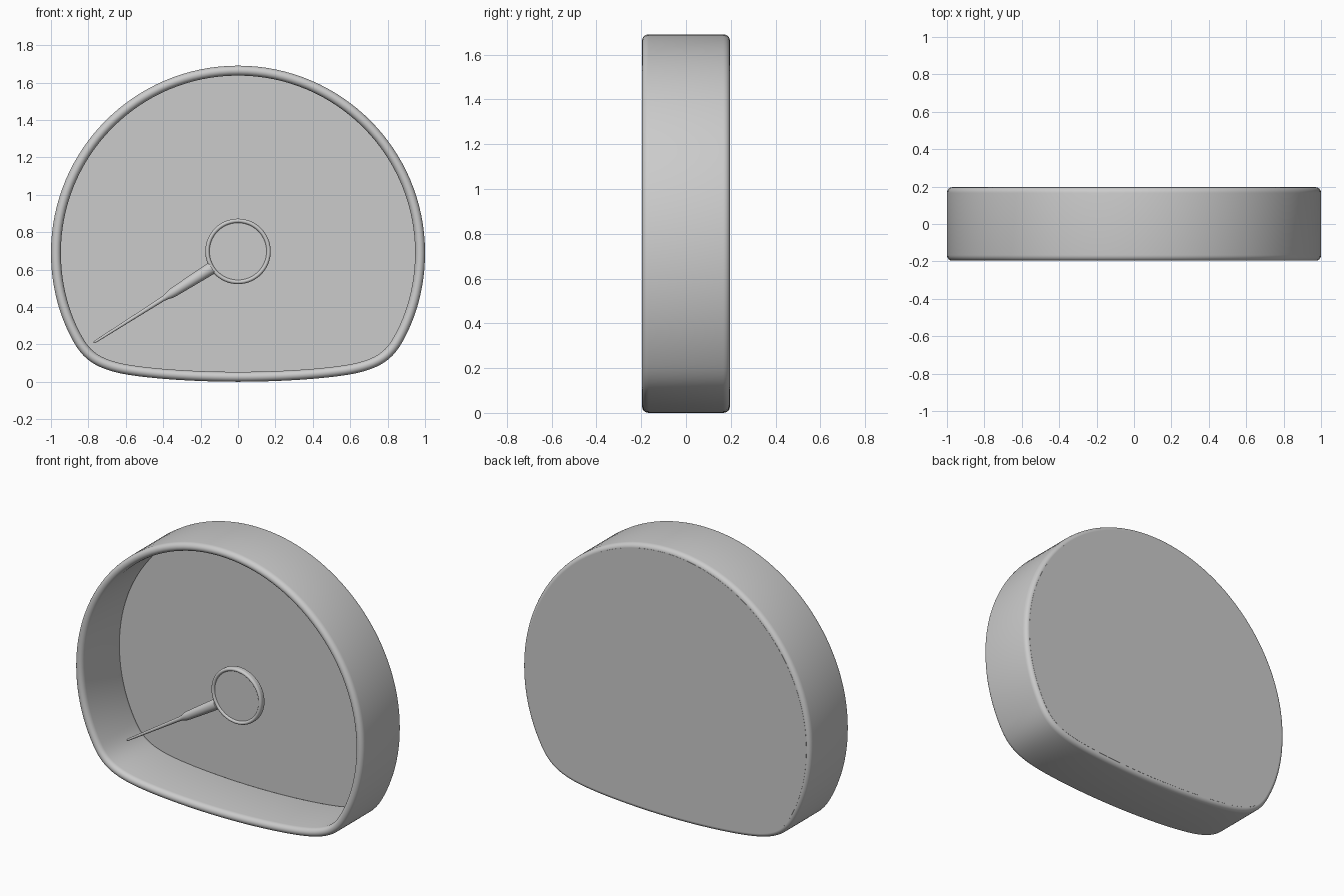
import bpy
import bmesh
import math
from mathutils import Vector
from mathutils.geometry import interpolate_bezier

old = bpy.data.objects.get("Cube")
if old:
    bpy.data.objects.remove(old, do_unlink=True)

grey = bpy.data.materials.new("plain_grey")
grey.use_nodes = True
grey.diffuse_color = (0.6, 0.6, 0.6, 1)
grey.node_tree.nodes["Principled BSDF"].inputs["Base Color"].default_value = (0.6, 0.6, 0.6, 1)

HALF = 0.197      # half depth of the casing
WALL = 0.053      # thickness of the casing wall
HUB_Z = 0.697


def loft(name, rings, loop):
    """Skin closed rings of points; close end to end, or cap both ends."""
    bm = bmesh.new()
    rows = [[bm.verts.new(p) for p in ring] for ring in rings]
    n = len(rows[0])
    for i in range(len(rows) if loop else len(rows) - 1):
        a, b = rows[i], rows[(i + 1) % len(rows)]
        for j in range(n):
            k = (j + 1) % n
            bm.faces.new((a[j], a[k], b[k], b[j]))
    if not loop:
        bm.faces.new(rows[0])
        bm.faces.new(rows[-1])
    bmesh.ops.recalc_face_normals(bm, faces=bm.faces[:])
    mesh = bpy.data.meshes.new(name)
    bm.to_mesh(mesh)
    bm.free()
    mesh.materials.append(grey)
    obj = bpy.data.objects.new(name, mesh)
    bpy.context.collection.objects.link(obj)
    bpy.ops.object.select_all(action="DESELECT")
    obj.select_set(True)
    bpy.context.view_layer.objects.active = obj
    bpy.ops.object.shade_smooth_by_angle(angle=math.radians(40))
    return obj


def inset(path, d):
    """Move a clockwise (x, z) path inward by d."""
    out = []
    for i, p in enumerate(path):
        t = (path[(i + 1) % len(path)] - path[i - 1]).normalized()
        out.append(p + Vector((t.y, -t.x)) * d)
    return out


def at_depth(path, y):
    return [(p.x, y, p.y) for p in path]


def rounded_section(width, half, round_y, steps=10):
    """Section of a wall with rounded front and back: (inset, y) pairs."""
    pts = []
    for side in (-1, 1):
        for i in range(steps + 1):
            a = math.pi * i / steps
            pts.append((width / 2 * (1 + side * math.cos(a)),
                        side * (half - round_y + round_y * math.sin(a))))
    return pts


def rim(name, path, section):
    return loft(name, [at_depth(inset(path, d), y) for d, y in section], True)


# Outline: round dome, sides drawn in, soft corners, shallow bottom
segments = [
    ((0, 1.69), (0.552, 1.69), (1, 1.242), (1, 0.69), 32),
    ((1, 0.69), (1, 0.5), (0.95, 0.34), (0.88, 0.215), 12),
    ((0.88, 0.215), (0.83, 0.125), (0.77, 0.08), (0.65, 0.05), 12),
    ((0.65, 0.05), (0.53, 0.02), (0.25, 0), (0, 0), 12),
]
right = []
for a, h1, h2, b, n in segments:
    pts = interpolate_bezier(Vector(a), Vector(h1), Vector(h2), Vector(b), n + 1)
    right += [p.to_2d() for p in pts[:-1]]
right.append(Vector((0, 0)))
outline = right + [Vector((-p.x, p.y)) for p in right[-2:0:-1]]

# Casing wall and back plate
rim("casing_rim", outline, rounded_section(WALL, HALF - 0.001, 0.03))
plate = inset(outline, WALL / 2)
loft("back_plate", [at_depth(plate, HALF - 0.012), at_depth(plate, HALF)], False)


# Needle hub: rounded ring with a disc inside
def circle(r, n=64):
    return [Vector((r * math.sin(2 * math.pi * i / n),
                    HUB_Z + r * math.cos(2 * math.pi * i / n))) for i in range(n)]


rim("hub_ring", circle(0.175), rounded_section(0.023, 0.022, 0.014))
loft("hub_disc", [at_depth(circle(0.164), y) for y in (-0.012, 0.012)], False)

# Needle: turned rod pointing down to the lower scale end
axis = Vector((-0.77, 0, -0.487)).normalized()
across = axis.cross(Vector((0, 1, 0)))
profile = [(0.165, 0.033), (0.28, 0.03), (0.4, 0.026), (0.425, 0.024),
           (0.45, 0.017), (0.475, 0.013), (0.7, 0.0095), (0.895, 0.007),
           (0.91, 0.005), (0.915, 0.002)]
rings = []
for d, r in profile:
    centre = Vector((0, 0, HUB_Z)) + axis * d
    rings.append([centre + across * (r * math.cos(a)) + Vector((0, r * math.sin(a), 0))
                  for a in (2 * math.pi * i / 24 for i in range(24))])
loft("needle", rings, False)
